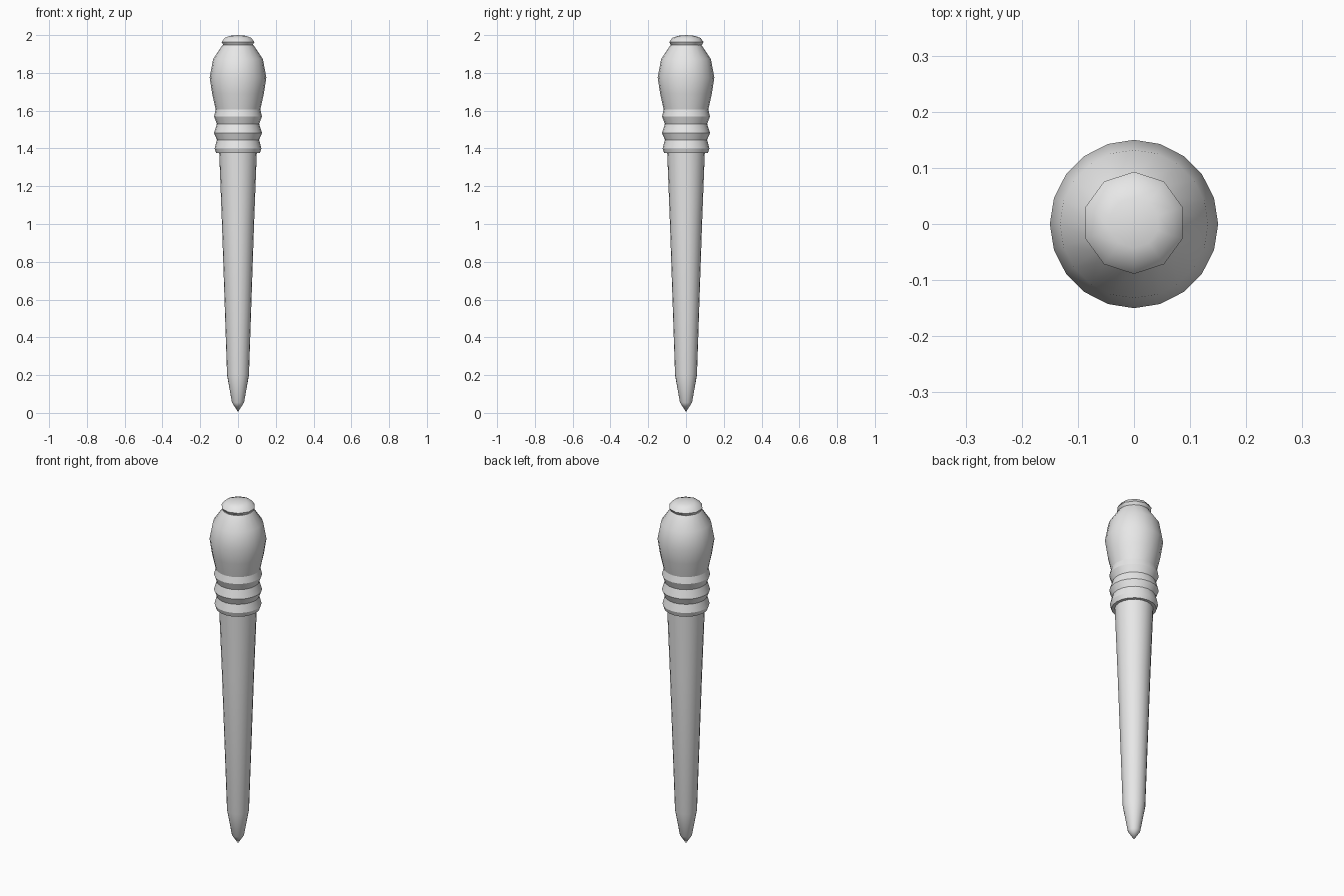
import bpy, bmesh, math

if "Cube" in bpy.data.objects:
    bpy.data.objects.remove(bpy.data.objects["Cube"])

grey = bpy.data.materials.new("light grey")
grey.use_nodes = True
colour = (0.8, 0.8, 0.8, 1)
grey.diffuse_color = colour
grey.node_tree.nodes["Principled BSDF"].inputs["Base Color"].default_value = colour


def lathe(name, profile, sides, sharp=40, y=0.0):
    """Turn a (radius, height) profile, listed bottom to top, around z."""
    bm = bmesh.new()
    rings = []
    for r, z in profile:
        if r == 0:
            rings.append([bm.verts.new((0, y, z))] * sides)
            continue
        turns = [math.pi / 2 + math.tau * i / sides for i in range(sides)]
        rings.append([bm.verts.new((r * math.cos(a), y + r * math.sin(a), z)) for a in turns])
    for low, high in zip(rings, rings[1:]):
        for i in range(sides):
            j = (i + 1) % sides
            corners = dict.fromkeys((low[i], low[j], high[j], high[i]))
            bm.faces.new(list(corners))
    # Close open ends
    for ring, flip in ((rings[0], True), (rings[-1], False)):
        if ring[0] is not ring[1]:
            bm.faces.new(ring[::-1] if flip else ring)
    bmesh.ops.recalc_face_normals(bm, faces=bm.faces)
    mesh = bpy.data.meshes.new(name)
    bm.to_mesh(mesh)
    bm.free()
    mesh.materials.append(grey)
    obj = bpy.data.objects.new(name, mesh)
    bpy.context.collection.objects.link(obj)
    bpy.ops.object.select_all(action="DESELECT")
    obj.select_set(True)
    bpy.context.view_layer.objects.active = obj
    bpy.ops.object.shade_smooth_by_angle(angle=math.radians(sharp))
    return obj


# Tapered shaft with a pointed tip
lathe("shaft", [(0, 0.005), (0.032, 0.055), (0.058, 0.2), (0.085, 1.0), (0.1, 1.39)], 20)

# Ridged collar below the grip
lathe("collar", [(0.1, 1.375), (0.116, 1.375), (0.124, 1.4), (0.112, 1.445), (0.127, 1.482),
                 (0.112, 1.53), (0.127, 1.57), (0.118, 1.607)], 20, 28)

# Bulbous grip
lathe("grip", [(0.118, 1.605), (0.137, 1.69), (0.15, 1.775), (0.132, 1.873), (0.082, 1.947)], 20)

# Rounded end knob
lathe("knob", [(0.08, 1.944), (0.091, 1.963), (0.075, 1.985), (0.045, 1.996), (0, 2.0)], 10, 45, 0.002)
